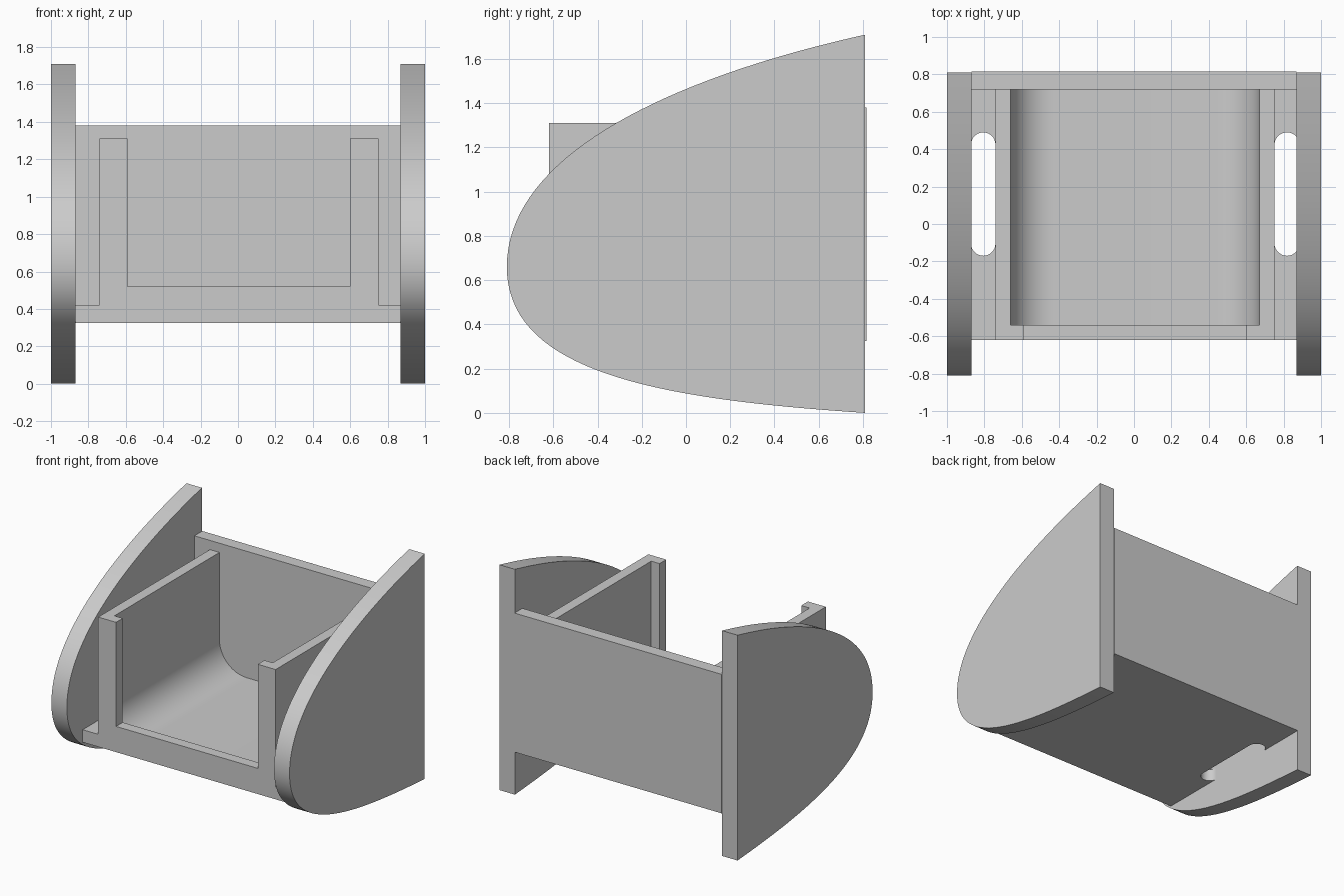
import bpy, bmesh, math
from mathutils import Vector
from mathutils.geometry import interpolate_bezier

if "Cube" in bpy.data.objects:
    bpy.data.objects.remove(bpy.data.objects["Cube"], do_unlink=True)

GREY = (0.6, 0.6, 0.6, 1)
grey = bpy.data.materials.new("plain grey")
grey.use_nodes = True
grey.diffuse_color = GREY
grey.node_tree.nodes["Principled BSDF"].inputs["Base Color"].default_value = GREY


def prism(name, outline, axis, start, end):
    """Extrude a closed 2D outline along one axis."""
    def place(p):
        co = list(p)
        co.insert(axis, start)
        return co
    bm = bmesh.new()
    face = bm.faces.new([bm.verts.new(place(p)) for p in outline])
    moved = bmesh.ops.extrude_face_region(bm, geom=[face])["geom"]
    shift = Vector((0, 0, 0))
    shift[axis] = end - start
    bmesh.ops.translate(bm, vec=shift, verts=[v for v in moved if isinstance(v, bmesh.types.BMVert)])
    bmesh.ops.recalc_face_normals(bm, faces=bm.faces)
    mesh = bpy.data.meshes.new(name)
    bm.to_mesh(mesh)
    bm.free()
    mesh.materials.append(grey)
    obj = bpy.data.objects.new(name, mesh)
    bpy.context.collection.objects.link(obj)
    return obj


def smooth(obj):
    bpy.ops.object.select_all(action="DESELECT")
    obj.select_set(True)
    bpy.context.view_layer.objects.active = obj
    bpy.ops.object.shade_smooth_by_angle(angle=math.radians(30))


def arc(cx, cy, r, a0, a1, n=14):
    angles = [math.radians(a0 + (a1 - a0) * i / n) for i in range(n + 1)]
    return [(cx + r * math.cos(a), cy + r * math.sin(a)) for a in angles]


# Curved side panels, outlined in y and z
nose, top, bottom = (-0.81, 0.66), (0.81, 1.71), (0.81, 0)
upper = interpolate_bezier(top, (-0.09, 1.51), (-0.81, 1.16), nose, 36)
lower = interpolate_bezier(nose, (-0.81, 0.173), (-0.09, 0.06), bottom, 36)
side = [(p[0], p[1]) for p in upper + lower[1:]]
for name, x0, x1 in (("right_side_panel", -1, -0.87), ("left_side_panel", 0.87, 1)):
    smooth(prism(name, side, 0, x0, x1))

# Cradle section shared by the tray and its front frame, in x and z
EDGE, LOW, FLOOR, RIM = 0.87, 0.325, 0.42, 1.31
WALL_R, WALL_L = -0.74, 0.75


def section(inner):
    return ([(-EDGE, LOW), (-EDGE, FLOOR), (WALL_R, FLOOR), (WALL_R, RIM)] + inner +
            [(WALL_L, RIM), (WALL_L, FLOOR), (EDGE, FLOOR), (EDGE, LOW)])


R = 0.23
in_r, in_l = -0.66, 0.67
rounded = ([(in_r, RIM)] + arc(in_r + R, FLOOR + R, R, 180, 270) +
           arc(in_l - R, FLOOR + R, R, 270, 360) + [(in_l, RIM)])
tray = prism("tray", section(rounded), 1, -0.54, 0.72)

# Long rounded slots through the tray's outer flanges
for cx, r in ((-0.806, 0.065), (0.818, 0.067)):
    slot = arc(cx, 0.49 - r, r, 0, 180) + arc(cx, -0.17 + r, r, 180, 360)
    cutter = prism("slot_cutter", slot, 2, 0.2, 0.6)
    cutter.hide_render = True
    cutter.hide_viewport = False
    mod = tray.modifiers.new("slot", "BOOLEAN")
    mod.operation, mod.solver, mod.object = "DIFFERENCE", "EXACT", cutter
    bpy.ops.object.select_all(action="DESELECT")
    tray.select_set(True)
    bpy.context.view_layer.objects.active = tray
    bpy.ops.object.modifier_apply(modifier=mod.name)
    bpy.data.objects.remove(cutter, do_unlink=True)
smooth(tray)

# Front frame with corner posts and low sill
opening = [(-0.59, RIM), (-0.59, 0.52), (0.60, 0.52), (0.60, RIM)]
prism("front_frame", section(opening), 1, -0.62, -0.54)

# Back wall
prism("back_wall", [(-EDGE, LOW), (EDGE, LOW), (EDGE, 1.38), (-EDGE, 1.38)], 1, 0.72, 0.815)
